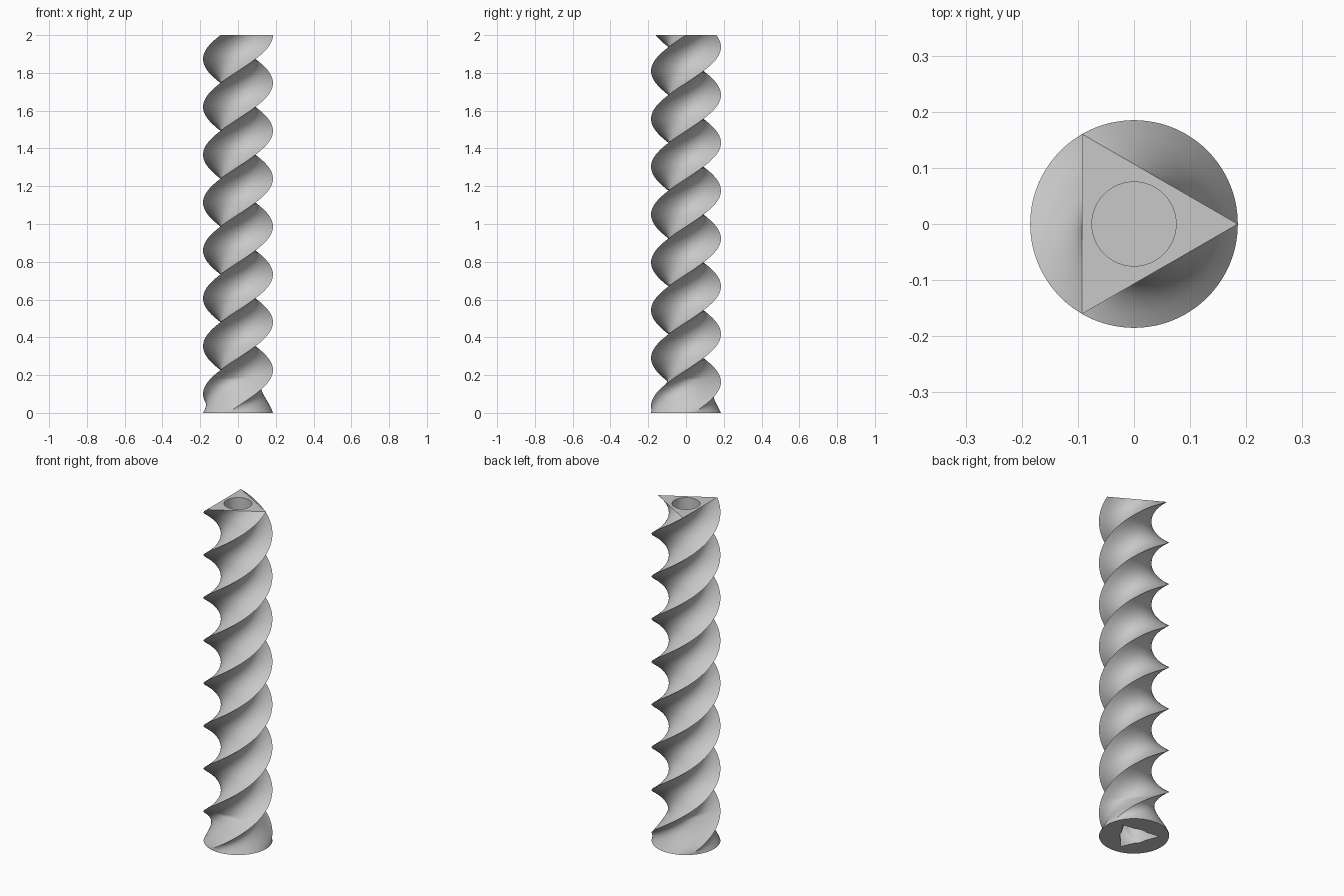
import bpy, bmesh, math

cube = bpy.data.objects.get("Cube")
if cube:
    bpy.data.objects.remove(cube)

RADIUS = 0.185          # circumscribed radius of the triangular section
HEIGHT = 2.0
PITCH = 0.76            # height of one full turn
FLARE = 0.18            # height over which the round foot becomes triangular
BORE = 0.075
SEGMENTS = 60           # points per ring, a multiple of three
STEPS = 300

material = bpy.data.materials.new("light_grey")
material.use_nodes = True
colour = (0.58, 0.58, 0.58, 1)
material.diffuse_color = colour
material.node_tree.nodes["Principled BSDF"].inputs["Base Color"].default_value = colour


def triangle(phi, radius):
    """Distance from the centre to a triangle whose corner lies at phi = 0."""
    third = math.tau / 3
    return radius / 2 / math.cos(phi % third - third / 2)


def twist(z):
    return math.tau * (z - HEIGHT) / PITCH


def body(phi, z):
    t = min(z / FLARE, 1)
    return RADIUS * (1 - t) + triangle(phi, RADIUS) * t


def bore(phi, z):
    return BORE


def socket(phi, z):
    return max(BORE, triangle(phi, 0.134))


bm = bmesh.new()


def ring(z, turn, profile):
    points = []
    for i in range(SEGMENTS):
        phi = math.tau * i / SEGMENTS
        r = profile(phi, z)
        points.append(bm.verts.new((r * math.cos(phi + turn), r * math.sin(phi + turn), z)))
    return points


# Bore in the top end
rings = [ring(HEIGHT - 0.15, 0, bore), ring(HEIGHT, 0, bore)]

# Twisted shaft with its round foot
for i in range(STEPS + 1):
    z = HEIGHT * (1 - i / STEPS)
    rings.append(ring(z, twist(z), body))

# Twisted three-cornered socket in the foot
for i in range(21):
    z = 0.15 * i / 20
    rings.append(ring(z, twist(z) + math.radians(10), socket))

for a, b in zip(rings, rings[1:]):
    for i in range(SEGMENTS):
        j = (i + 1) % SEGMENTS
        bm.faces.new((a[i], a[j], b[j], b[i]))
bm.faces.new(rings[0])
bm.faces.new(rings[-1])
bmesh.ops.recalc_face_normals(bm, faces=bm.faces)

mesh = bpy.data.meshes.new("twisted_shaft")
bm.to_mesh(mesh)
bm.free()
mesh.materials.append(material)
shaft = bpy.data.objects.new("twisted_shaft", mesh)
bpy.context.collection.objects.link(shaft)
bpy.ops.object.select_all(action="DESELECT")
shaft.select_set(True)
bpy.context.view_layer.objects.active = shaft
bpy.ops.object.shade_smooth_by_angle(angle=math.radians(30))
